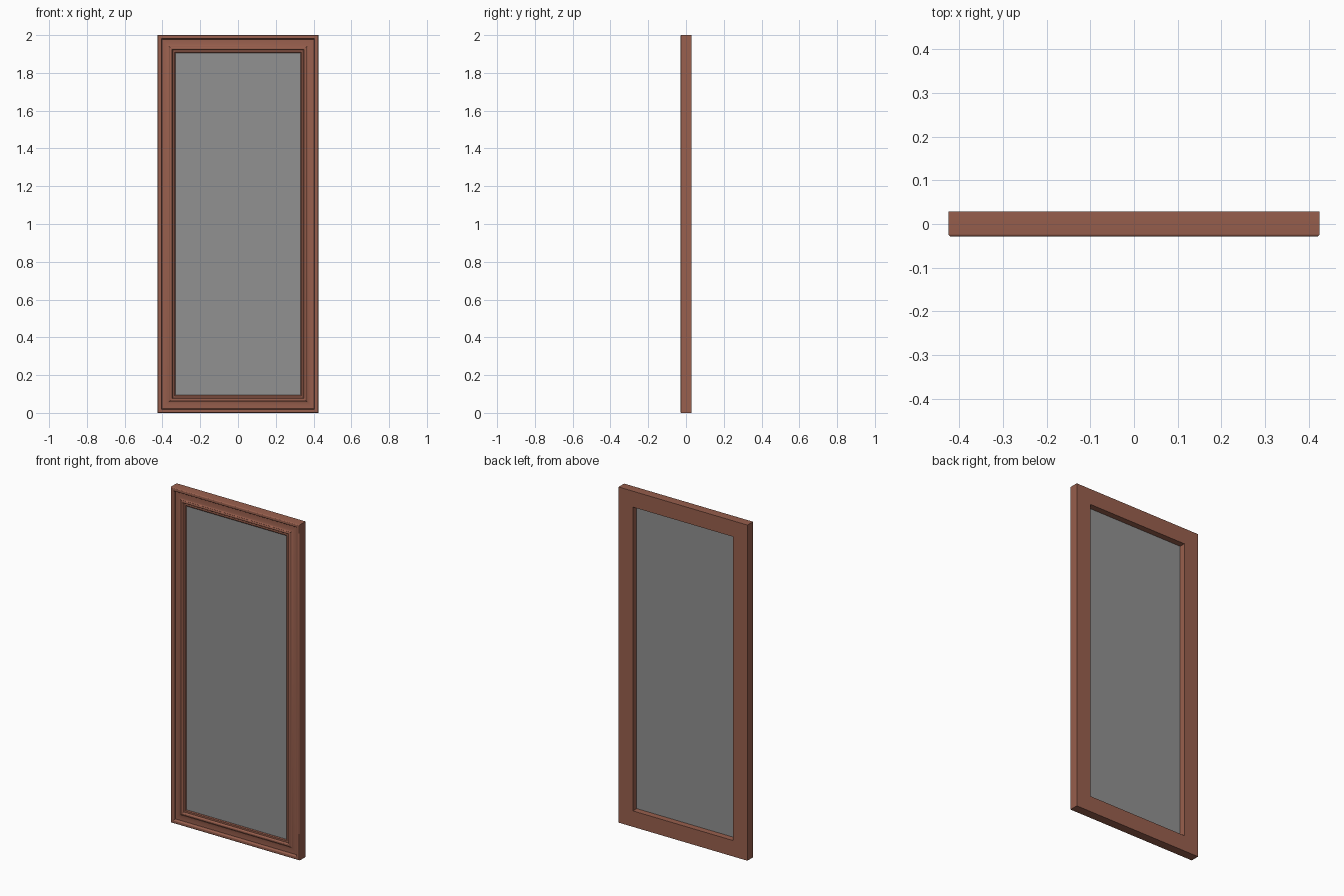
import bpy, bmesh, math

if "Cube" in bpy.data.objects:
    bpy.data.objects.remove(bpy.data.objects["Cube"])

W, H, B = 0.425, 2.0, 0.0285   # half width, height, half depth


def material(name, rgb):
    m = bpy.data.materials.new(name)
    m.diffuse_color = (*rgb, 1)
    m.use_nodes = True
    m.node_tree.nodes["Principled BSDF"].inputs["Base Color"].default_value = m.diffuse_color
    return m


wood = material("reddish_brown_wood", (0.315, 0.115, 0.075))
grey = material("grey_mirror", (0.285, 0.285, 0.285))


def finish(bm, name, mat):
    bmesh.ops.recalc_face_normals(bm, faces=bm.faces)
    me = bpy.data.meshes.new(name)
    bm.to_mesh(me)
    bm.free()
    ob = bpy.data.objects.new(name, me)
    bpy.context.collection.objects.link(ob)
    me.materials.append(mat)
    return ob


def arc(cx, cy, rx, ry, a0, a1, n):
    return [(cx + rx * math.cos(math.radians(a0 + (a1 - a0) * i / n)),
             cy + ry * math.sin(math.radians(a0 + (a1 - a0) * i / n)))
            for i in range(n + 1)]


# moulding profile: (distance in from outer edge, y)
profile = [(0, B)]
profile += arc(0.006, -B + 0.006, 0.006, 0.006, 180, 270, 5)      # rounded outer edge
profile += arc(0.015, -B + 0.006, 0.006, 0.006, 270, 360, 5)      # inside of outer bead
profile += [(0.022, -0.013), (0.026, -0.013)]                     # groove
profile += arc(0.026, -0.023, 0.036, 0.010, 90, 0, 8)[1:]         # hollow rising inward
profile += arc(0.070, -0.019, 0.008, 0.007, 210, 360, 8)          # inner bead
profile += [(0.080, -0.017), (0.090, -0.017), (0.095, -0.013), (0.095, B)]

# frame: profile swept round four mitred corners
bm = bmesh.new()
rings = []
for sx, top in ((-1, 0), (1, 0), (1, 1), (-1, 1)):
    rings.append([bm.verts.new((sx * (W - d), y, H - d if top else d))
                  for d, y in profile])
n = len(profile)
for k in range(4):
    a, b = rings[k], rings[(k + 1) % 4]
    for i in range(n):
        j = (i + 1) % n
        bm.faces.new((a[i], a[j], b[j], b[i]))
frame = finish(bm, "mirror_frame", wood)
bpy.context.view_layer.objects.active = frame
frame.select_set(True)
bpy.ops.object.shade_smooth_by_angle(angle=math.radians(32))

# mirror panel, its edges let slightly into the frame
bm = bmesh.new()
bmesh.ops.create_cube(bm, size=1)
for v in bm.verts:
    v.co = (v.co.x * 0.662, v.co.y * 0.004 - 0.0095, v.co.z * 1.812 + 1.0)
finish(bm, "mirror_panel", grey)
